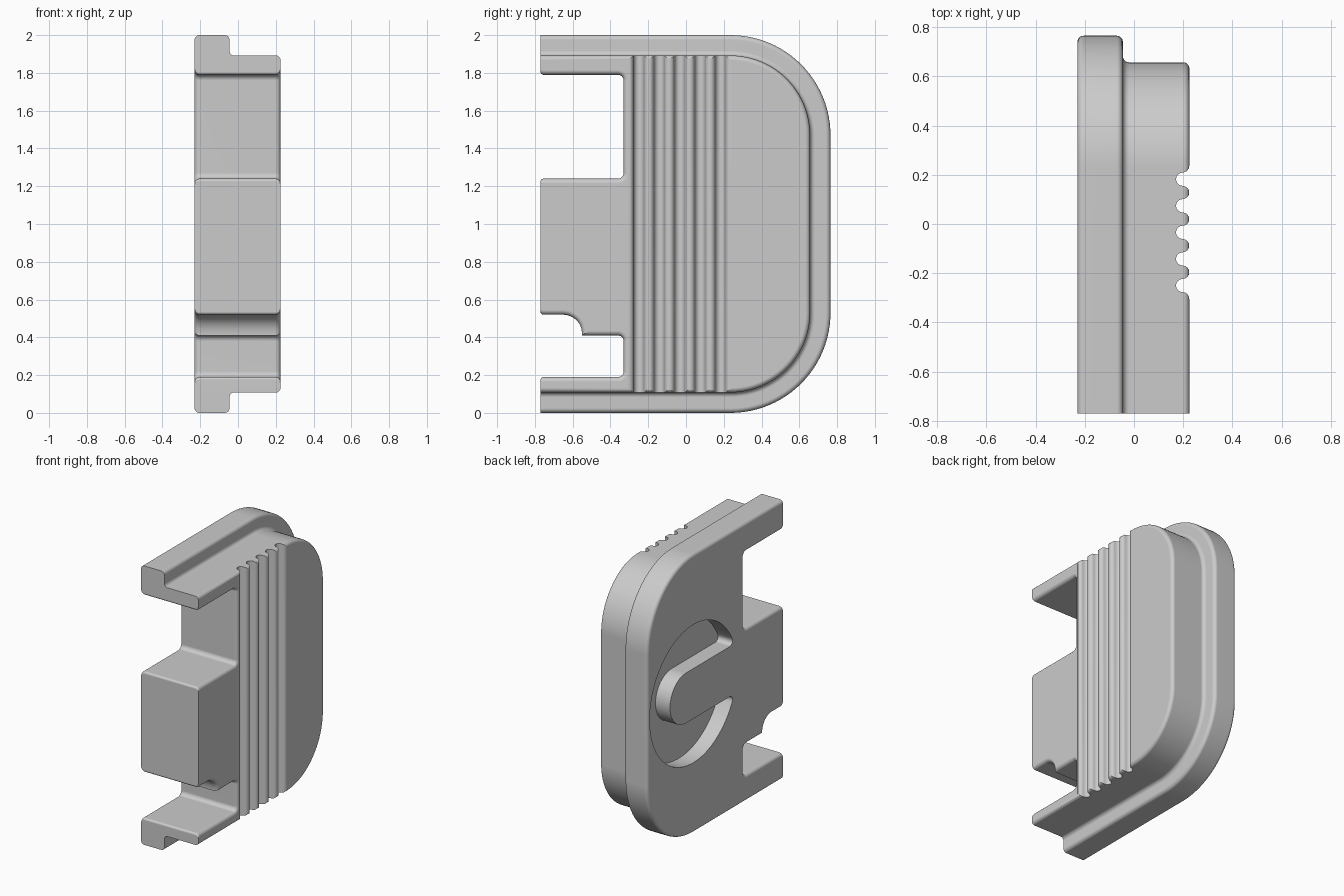
import bpy, bmesh
from math import sin, cos, pi, tan, asin, ceil
from mathutils import Vector

if "Cube" in bpy.data.objects:
    bpy.data.objects.remove(bpy.data.objects["Cube"], do_unlink=True)

grey = bpy.data.materials.new("plain grey")
grey.use_nodes = True
colour = (0.6, 0.6, 0.6, 1)
grey.diffuse_color = colour
grey.node_tree.nodes["Principled BSDF"].inputs["Base Color"].default_value = colour

LEFT, SHOULDER, RIGHT = -0.23, -0.045, 0.225   # x of the plate, its step and the body face
EDGE, STEP = 0.025, 0.108                      # edge rounding, plate overhang


def rounded(corners, steps=6):
    """Outline from (y, z, radius) corners, each corner turned into an arc."""
    pts = []
    for i, (y, z, r) in enumerate(corners):
        c = Vector((y, z))
        if r == 0:
            pts.append(c)
            continue
        a = (Vector(corners[i - 1][:2]) - c).normalized()
        b = (Vector(corners[(i + 1) % len(corners)][:2]) - c).normalized()
        half = a.angle(b) / 2
        centre = c + (a + b).normalized() * (r / sin(half))
        start, end = c + a * (r / tan(half)) - centre, c + b * (r / tan(half)) - centre
        count = steps * (4 if r > 0.3 else 1)
        sweep = start.angle(end)
        for k in range(count + 1):
            t = k / count
            pts.append(centre + (start * sin((1 - t) * sweep) + end * sin(t * sweep)) / sin(sweep))
    return pts


def outline(o, n):
    """Side silhouette: o insets the outer edge, n widens the notches."""
    big, small, tip = 0.53 - o, 0.03 + n, 0.015
    back, wall = 0.765 - o, -0.33 + n
    front = -0.77
    return rounded([
        (front, o, 0), (back, o, big), (back, 2 - o, big), (front, 2 - o, 0),
        (front, 1.79 + n, tip), (wall, 1.79 + n, small),
        (wall, 1.24 - n, small), (front, 1.24 - n, tip),
        (front, 0.52 + n, tip), (-0.55 + n, 0.52 + n, 0.1 + n),
        (-0.55 + n, 0.41 + n, 0), (wall, 0.41 + n, small),
        (wall, 0.19 - n, small), (front, 0.19 - n, tip)])


def make_object(name, bm):
    bmesh.ops.recalc_face_normals(bm, faces=bm.faces)
    mesh = bpy.data.meshes.new(name)
    bm.to_mesh(mesh)
    bm.free()
    mesh.materials.append(grey)
    ob = bpy.data.objects.new(name, mesh)
    bpy.context.collection.objects.link(ob)
    return ob


def loft(name, rings):
    bm = bmesh.new()
    loops = [[bm.verts.new(p) for p in ring] for ring in rings]
    for lower, upper in zip(loops, loops[1:]):
        for i in range(len(lower)):
            bm.faces.new((lower[i - 1], lower[i], upper[i], upper[i - 1]))
    bm.faces.new(loops[0][::-1])
    bm.faces.new(loops[-1])
    return make_object(name, bm)


# Stepped body: silhouettes stacked along x with rounded edges and a filleted step
quarter = [pi / 2 * k / 5 for k in range(6)]
layers = []
for a in quarter:
    inset = EDGE * (1 - sin(a))
    layers.append((LEFT + EDGE * (1 - cos(a)), inset, inset))
for a in quarter:
    layers.append((SHOULDER - EDGE + EDGE * sin(a), EDGE * (1 - cos(a)), 0))
for a in quarter:
    layers.append((SHOULDER + EDGE * (1 - cos(a)), STEP - EDGE + EDGE * sin(a), 0))
for a in quarter:
    inset = EDGE * (1 - cos(a))
    layers.append((RIGHT - EDGE + EDGE * sin(a), STEP + inset, inset))
body = loft("stepped_cover_plate",
            [[(x, p.x, p.y) for p in outline(o, n)] for x, o, n in layers])

# Cutter for the round recess, leaving a round-ended bar standing in it
cy, cz, R, w, bar_end = 0.245, 1.0, 0.495, 0.18, 0.33
open_angle = asin((w + 0.055) / R)
shape = []
for k in range(49):
    a = pi + open_angle + (2 * pi - 2 * open_angle) * k / 48
    shape.append((cy + R * cos(a), cz + R * sin(a), 0))
meet = cy - (R * R - w * w) ** 0.5
shape.append((meet, cz + w, 0.03))
for k in range(17):
    a = pi / 2 - pi * k / 16
    shape.append((bar_end + w * cos(a), cz + w * sin(a), 0))
shape.append((meet, cz - w, 0.03))
recess_pts = rounded(shape)
recess = loft("recess_cutter",
              [[(x, p.x, p.y) for p in recess_pts] for x in (LEFT - 0.1, LEFT + 0.115)])

# Cutter for the five grip grooves with rounded ridges between them
r, first, grooves = 0.027, -0.25, 5
mid = RIGHT - r - 0.0005
wave = [(0.3, first - 2 * r)]
for k in range(grooves * 16 + 1):
    a = 2 * pi * k / 16
    turn = a % (2 * pi)
    base = first - 2 * r + 4 * r * (k // 16)
    if turn <= pi / 2 - 1e-6:                       # falling side of a ridge
        wave.append((mid + r * cos(turn), base + r * sin(turn)))
    elif turn <= 3 * pi / 2 + 1e-6:                 # groove floor
        wave.append((mid - r * sin(turn - pi / 2), base + 2 * r - r * cos(turn - pi / 2)))
    else:                                           # rising side of a ridge
        wave.append((mid + r * cos(turn), base + 4 * r + r * sin(turn)))
wave.append((0.3, first - 2 * r + 4 * r * grooves))
grip = loft("groove_cutter", [[(x, y, z) for x, y in wave] for z in (-0.1, 2.1)])

# Cut the details and shade
bpy.ops.object.select_all(action='DESELECT')
bpy.context.view_layer.objects.active = body
body.select_set(True)
for cutter in (recess, grip):
    cutter.hide_render = True
    mod = body.modifiers.new("cut", 'BOOLEAN')
    mod.operation, mod.solver, mod.object = 'DIFFERENCE', 'EXACT', cutter
    bpy.ops.object.modifier_apply(modifier=mod.name)
    bpy.data.objects.remove(cutter, do_unlink=True)
bpy.ops.object.shade_smooth_by_angle(angle=pi / 6)
weighted = body.modifiers.new("even shading", 'WEIGHTED_NORMAL')
weighted.keep_sharp = True
